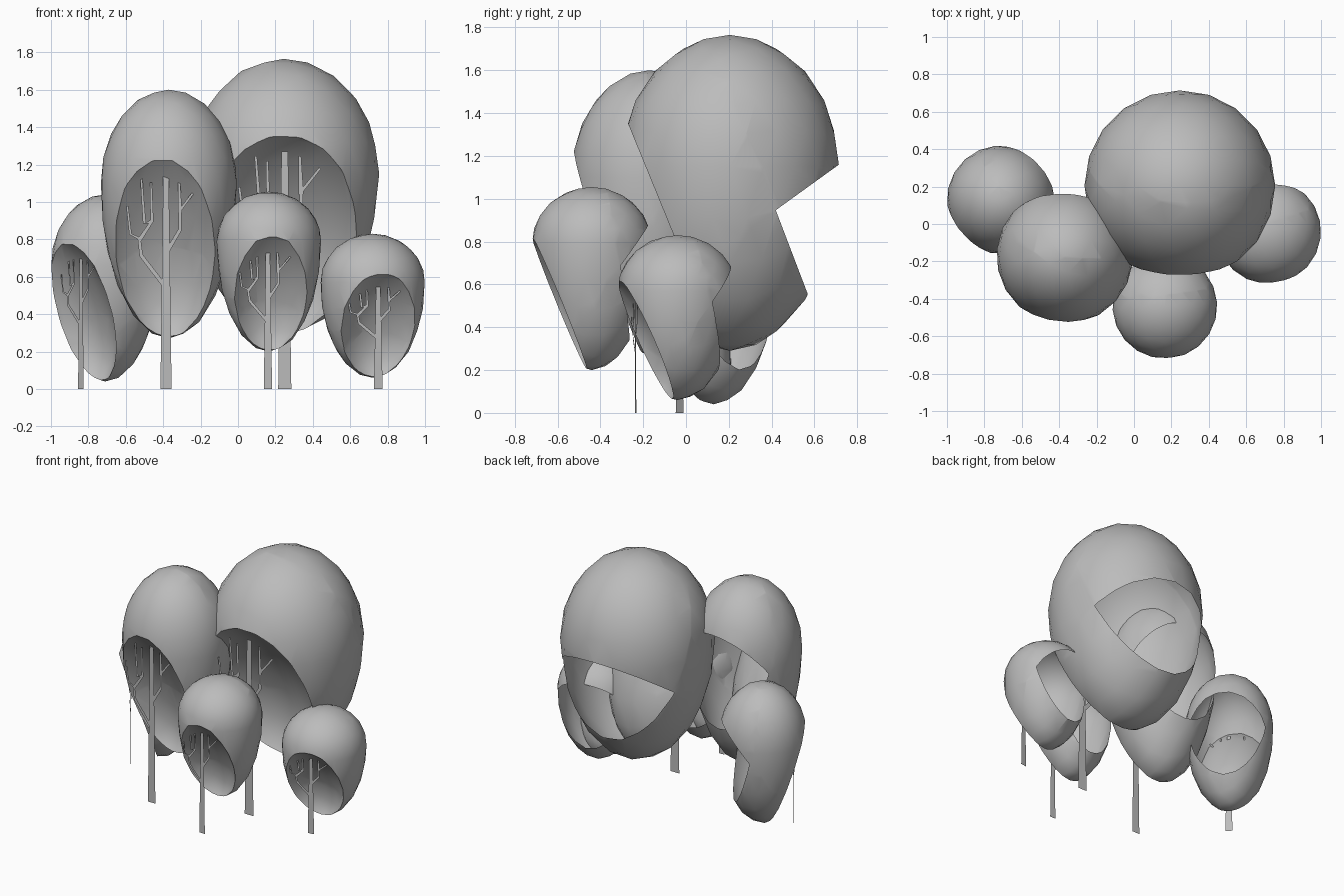
import bpy, bmesh, math
from mathutils import Vector, Matrix

cube = bpy.data.objects.get("Cube")
if cube:
    bpy.data.objects.remove(cube, do_unlink=True)

grey = bpy.data.materials.new("plain grey")
grey.use_nodes = True
GREY = (0.5, 0.5, 0.5, 1)
grey.diffuse_color = GREY
grey.node_tree.nodes["Principled BSDF"].inputs["Base Color"].default_value = GREY


def finish(bm, name, x, y, z, turn):
    mesh = bpy.data.meshes.new(name)
    bm.to_mesh(mesh)
    bm.free()
    mesh.materials.append(grey)
    obj = bpy.data.objects.new(name, mesh)
    obj.matrix_world = (Matrix.Translation((x, y, z))
                        @ Matrix.Rotation(math.radians(turn), 4, 'Z'))
    bpy.context.collection.objects.link(obj)


def line_plane(a, b):
    """Plane along x through two (y, z) points, normal on the left of a-b."""
    return Vector((0, a[0], a[1])), Vector((0, a[1] - b[1], b[0] - a[0])).normalized()


def height_over(point, plane):
    return (point - plane[0]).dot(plane[1])


def bisect(bm, plane):
    """Cut along a plane and return the new edges."""
    geom = bm.verts[:] + bm.edges[:] + bm.faces[:]
    cut = bmesh.ops.bisect_plane(bm, geom=geom, dist=1e-5, plane_co=plane[0],
                                 plane_no=plane[1])["geom_cut"]
    return [e for e in cut if isinstance(e, bmesh.types.BMEdge)]


# Egg-shaped crown shell: front dented into a dish, wedge notch at the back
def crown(name, x, y, turn, r, mid, top, bottom, opening, notch_top, notch_bottom):
    up, down = top - mid, mid - bottom

    def rim(z):
        h = (z - mid) / (up if z > mid else down)
        return r * math.sqrt(1 - h * h), z - mid

    bm = bmesh.new()
    bmesh.ops.create_icosphere(bm, subdivisions=3, radius=1)
    for v in bm.verts:
        v.co = (v.co.x * r, v.co.y * r, v.co.z * (up if v.co.z > 0 else down))
    for f in bm.faces:
        f.smooth = True
    # front dish: the part ahead of the slanted plane is folded inwards
    lip_y, lip_z = rim(opening)
    front = line_plane((-0.08 * r, -down), (-lip_y, lip_z))
    for e in bisect(bm, front):
        e.smooth = False
    for v in bm.verts:
        ahead = height_over(v.co, front)
        if ahead > 0:
            v.co -= front[1] * (ahead * 1.9)
    # back notch
    apex = (0.42 * r, notch_top - 0.35 * (notch_top - notch_bottom) - mid)
    walls = [line_plane(rim(notch_top), apex), line_plane(apex, rim(notch_bottom))]
    for wall in walls:
        bisect(bm, wall)
    gone = [f for f in bm.faces
            if all(height_over(f.calc_center_median(), w) > 0 for w in walls)]
    bmesh.ops.delete(bm, geom=gone, context='FACES')
    finish(bm, name, x, y, mid, turn)


# Branch paths: sideways offset and height, as shares of the tree
BRANCHES = [
    [(0, .47), (-.115, .62), (-.125, .70), (-.165, .72), (-.18, .85)],
    [(-.125, .69), (-.065, .78), (-.07, .96)],
    [(-.065, .78), (-.10, .77), (-.115, .98)],
    [(0, .63), (.065, .74), (.065, .83), (.14, .93)],
    [(.065, .82), (.06, .98)],
]


def ribbon(bm, points, start, end):
    """Flat tapered strip along a path in the xz plane."""
    pts = [Vector(p) for p in points]
    rows = []
    for i, p in enumerate(pts):
        d = (pts[min(i + 1, len(pts) - 1)] - pts[max(i - 1, 0)]).normalized()
        half = (start + (end - start) * i / (len(pts) - 1)) / 2
        edge = Vector((d.y, -d.x)) * half
        rows.append([bm.verts.new((q.x, 0, q.y)) for q in (p - edge, p + edge)])
    for a, b in zip(rows, rows[1:]):
        bm.faces.new((a[0], a[1], b[1], b[0]))


# Flat tree plate standing in the opening
def tree(name, x, y, turn, height, width):
    bm = bmesh.new()
    ribbon(bm, [(0, 0), (0, height)], 0.052 * width, 0.026 * width)
    for path in BRANCHES:
        ribbon(bm, [(px * width, pz * height) for px, pz in path],
               0.02 * width, 0.01 * width)
    finish(bm, name, x, y, 0, turn)


# name, crown (x, y, turn, r, mid, top, bottom, opening, notch top, notch bottom),
# tree (x, y, turn, height, width)
PLANTS = [
    ("large_back", (.245, .205, 0, .51, 1.15, 1.765, .29, 1.36, 1.16, .55),
     (.25, -.23, 0, 1.27, 1.35)),
    ("tall_middle", (-.37, -.17, -6, .365, 1.1, 1.6, .27, 1.23, 1.3, .6),
     (-.385, -.44, 0, 1.15, 1.15)),
    ("small_front", (.165, -.44, 4, .28, .79, 1.055, .2, .82, .88, .33),
     (.16, -.64, 0, .76, .85)),
    ("small_left", (.72, -.04, 11, .28, .57, .83, .06, .62, .69, .2),
     (.75, -.235, 7, .57, .9)),
    ("small_right", (-.71, .13, -48, .29, .66, 1.04, .04, .78, .78, .2),
     (-.84, -.03, -50, .72, .9)),
]
for name, c, t in PLANTS:
    crown(name + "_crown", *c)
    tree(name + "_tree", *t)
